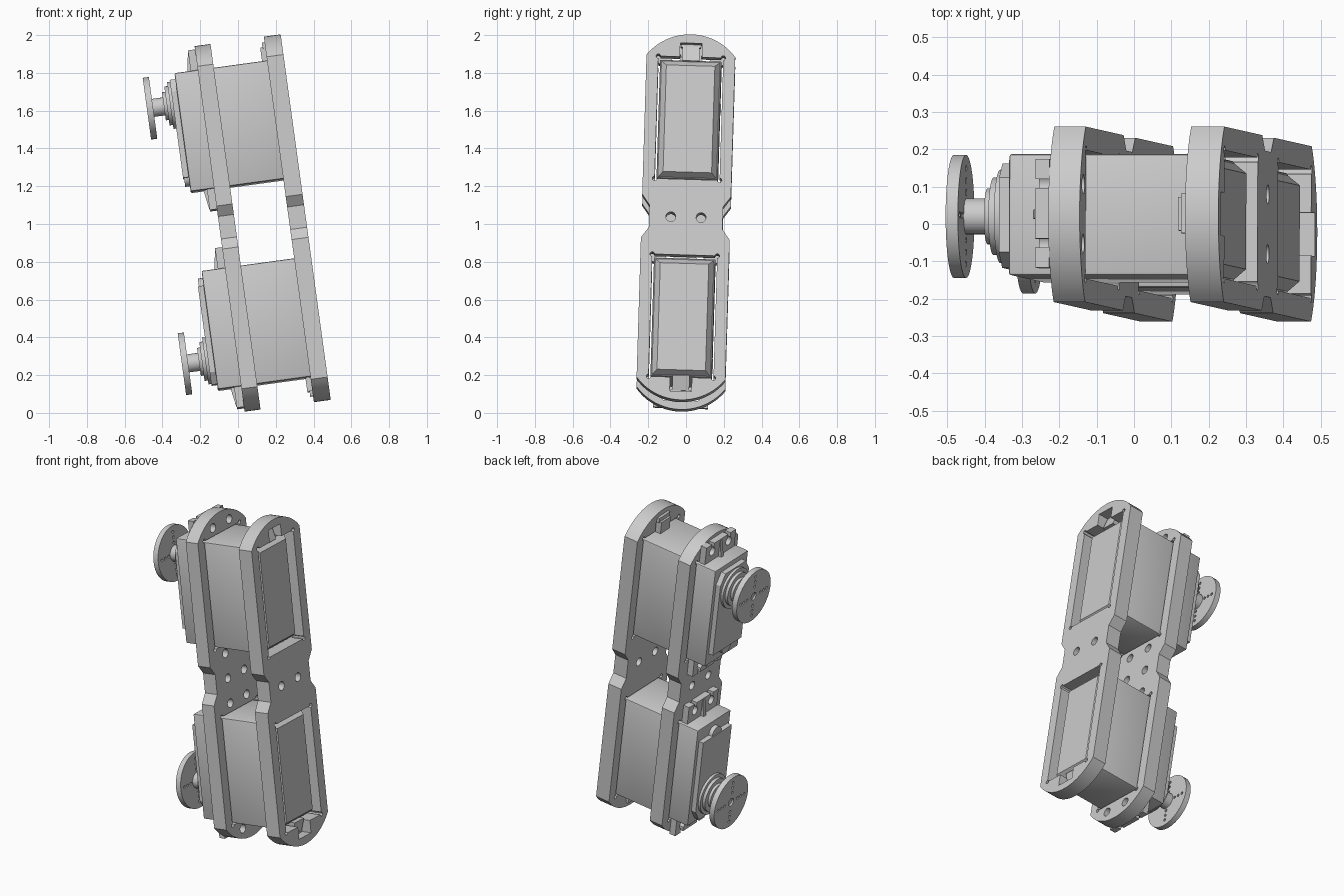
import bpy, bmesh, math
from mathutils import Matrix, Vector

if "Cube" in bpy.data.objects:
    bpy.data.objects.remove(bpy.data.objects["Cube"])

grey = bpy.data.materials.new("plain grey")
grey.use_nodes = True
grey.diffuse_color = (0.6, 0.6, 0.6, 1)
grey.node_tree.nodes["Principled BSDF"].inputs["Base Color"].default_value = grey.diffuse_color

# Local frame: x across the plates, y width, z along the plates
TILT = (Matrix.Translation((0, 0, 1)) @ Matrix.Rotation(math.radians(-7.8), 4, 'Y')
        @ Matrix.Rotation(math.radians(-1.75), 4, 'X') @ Matrix.Translation((0, 0, 0.0)))
FLIP = Matrix.Rotation(math.pi, 4, 'X')
SHIFT = Matrix.Translation((0, 0, -0.0125))
parts = []


def box(bm, x, y, z):
    size = Vector((x[1] - x[0], y[1] - y[0], z[1] - z[0]))
    mid = Vector((x[0] + x[1], y[0] + y[1], z[0] + z[1])) / 2
    m = Matrix.Translation(mid) @ Matrix.Diagonal((*size, 1))
    return bmesh.ops.create_cube(bm, size=1, matrix=m)["verts"]


def disc(bm, x, y, z, r, n=32):
    m = Matrix.Translation(((x[0] + x[1]) / 2, y, z)) @ Matrix.Rotation(math.pi / 2, 4, 'Y')
    bmesh.ops.create_cone(bm, cap_ends=True, segments=n, radius1=r, radius2=r,
                          depth=x[1] - x[0], matrix=m)


def prism(bm, pts, lo, hi, along_x=True):
    place = (lambda d, p: (d, p[0], p[1])) if along_x else (lambda d, p: (p[0], d, p[1]))
    a = [bm.verts.new(place(lo, p)) for p in pts]
    b = [bm.verts.new(place(hi, p)) for p in pts]
    bm.faces.new(a)
    bm.faces.new(b[::-1])
    for i in range(len(pts)):
        j = (i + 1) % len(pts)
        bm.faces.new((a[i], a[j], b[j], b[i]))


def make(name, bm, bevel=0):
    if bevel:
        bmesh.ops.bevel(bm, geom=bm.edges[:], offset=bevel, segments=2, profile=0.5, affect='EDGES')
    bmesh.ops.recalc_face_normals(bm, faces=bm.faces[:])
    mesh = bpy.data.meshes.new(name)
    bm.to_mesh(mesh)
    bm.free()
    mesh.materials.append(grey)
    ob = bpy.data.objects.new(name, mesh)
    bpy.context.collection.objects.link(ob)
    parts.append(ob)
    return ob


def cut(ob, bm):
    cutter = make("cutter", bm)
    cutter.hide_render = True
    parts.remove(cutter)
    mod = ob.modifiers.new("cut", 'BOOLEAN')
    mod.object, mod.operation, mod.solver, mod.use_self = cutter, 'DIFFERENCE', 'EXACT', True
    bpy.context.view_layer.update()
    done = bpy.data.meshes.new_from_object(ob.evaluated_get(bpy.context.evaluated_depsgraph_get()))
    ob.modifiers.clear()
    ob.data = done
    bpy.data.objects.remove(cutter)


# Plates: waisted outline with arched ends
HALF, TIP, SHOULDER = 0.235, 0.977, 0.862
sag = TIP - SHOULDER
R = (HALF ** 2 + sag ** 2) / (2 * sag)
span = math.asin(HALF / R)
arc = [(R * math.sin(t), TIP - R + R * math.cos(t))
       for t in [span - span * i / 10 for i in range(21)]]
upper = [(0.195, 0.06), (HALF, 0.115)] + arc + [(-HALF, 0.115), (-0.195, 0.06)]
outline = upper + [(-y, -z) for y, z in upper]
WIN_Y, WIN_Z = 0.172, (0.202, 0.856)

for name, x, rows in (("inner_plate", (-0.1, -0.015), (0, 0.15, 0.905)),
                      ("outer_plate", (0.27, 0.36), (0,))):
    bm = bmesh.new()
    prism(bm, outline, *x)
    plate = make(name, bm)
    hole = (x[0] - 0.05, x[1] + 0.05)
    bm = bmesh.new()
    for s in (-1, 1):
        z = sorted((s * WIN_Z[0], s * WIN_Z[1]))
        box(bm, hole, (-WIN_Y, WIN_Y), z)
        for y in (-WIN_Y, WIN_Y):
            for zz in z:
                disc(bm, hole, y, zz, 0.012, 12)
        if name == "outer_plate":      # cable notch
            box(bm, hole, (-0.058, 0.058), sorted((s * 0.84, s * 0.93)))
    for z in {s * r for r in rows for s in (-1, 1)}:
        for y in (-0.08, 0.08):
            disc(bm, hole, y, z, 0.026, 20)
    cut(plate, bm)

# Motor, built once in the upper position
plates = list(parts)
BODY_Y, BODY_Z = 0.1625, (0.2125, 0.845)

bm = bmesh.new()
box(bm, (-0.225, 0.3), (-BODY_Y, BODY_Y), BODY_Z)
make("motor_case", bm, 0.008)

# Back cover tapering into the window
bm = bmesh.new()
verts = box(bm, (0.29, 0.335), (-BODY_Y, BODY_Y), BODY_Z)
mid = sum(BODY_Z) / 2
for v in verts:
    if v.co.x > 0.3:
        v.co.y *= 0.79
        v.co.z = mid + (v.co.z - mid) * 0.9
make("motor_back_cover", bm)

# Gear cover with a small round bump
bm = bmesh.new()
prism(bm, [(-0.14, 0.29), (0.14, 0.29), (0.14, 0.75), (0.1, 0.815), (-0.1, 0.815), (-0.14, 0.75)],
      -0.255, -0.22)
disc(bm, (-0.25, -0.22), 0, 0.29, 0.045)
make("gear_cover", bm)

# Mounting flange with slotted holes
bm = bmesh.new()
box(bm, (-0.138, -0.1), (-0.145, 0.145), (0.102, 0.955))
flange = make("mount_flange", bm)
bm = bmesh.new()
for z, end in ((0.15, 0.09), (0.905, 0.97)):
    for y in (-0.08, 0.08):
        disc(bm, (-0.2, -0.05), y, z, 0.026, 20)
        box(bm, (-0.2, -0.05), (y - 0.012, y + 0.012), sorted((z, end)))
cut(flange, bm)

# Strengthening ribs on the flange
bm = bmesh.new()
for base, end in ((0.22, 0.11), (0.84, 0.945)):
    prism(bm, [(-0.12, base), (-0.158, base), (-0.14, end), (-0.12, end)], -0.012, 0.012, False)
make("flange_ribs", bm)

# Output boss, shaft and horn
HORN = 0.683
bm = bmesh.new()
for x, r in ((-0.27, 0.125), (-0.288, 0.104), (-0.304, 0.075), (-0.365, 0.048)):
    disc(bm, (x, -0.24), 0, HORN, r, 40)
make("output_shaft", bm)

bm = bmesh.new()
disc(bm, (-0.395, -0.362), 0, HORN, 0.165, 48)
horn = make("round_horn", bm)
bm = bmesh.new()
disc(bm, (-0.42, -0.385), 0, HORN, 0.024, 20)
for k in range(4):
    t = k * math.pi / 2
    for d in (0.064, 0.096, 0.128):
        disc(bm, (-0.42, -0.34), d * math.cos(t), HORN + d * math.sin(t), 0.009, 10)
cut(horn, bm)

# Cable plug in the notch
bm = bmesh.new()
prism(bm, [(0.243, 0.84), (0.33, 0.84), (0.305, 0.92), (0.243, 0.92)], -0.045, 0.045, False)
box(bm, (0.255, 0.3), (-0.053, 0.053), (0.915, 0.945))
make("cable_plug", bm)

# Place everything, with a turned copy of the motor below
for ob in list(parts):
    if ob not in plates:
        low = bpy.data.objects.new("lower_" + ob.name, ob.data)
        bpy.context.collection.objects.link(low)
        low.matrix_world = TILT @ SHIFT @ FLIP
        parts.append(low)
        ob.name = "upper_" + ob.name
    ob.matrix_world = TILT @ SHIFT

bpy.ops.object.select_all(action='DESELECT')
for ob in parts:
    ob.select_set(True)
bpy.context.view_layer.objects.active = parts[0]
bpy.ops.object.shade_smooth_by_angle(angle=math.radians(30))
